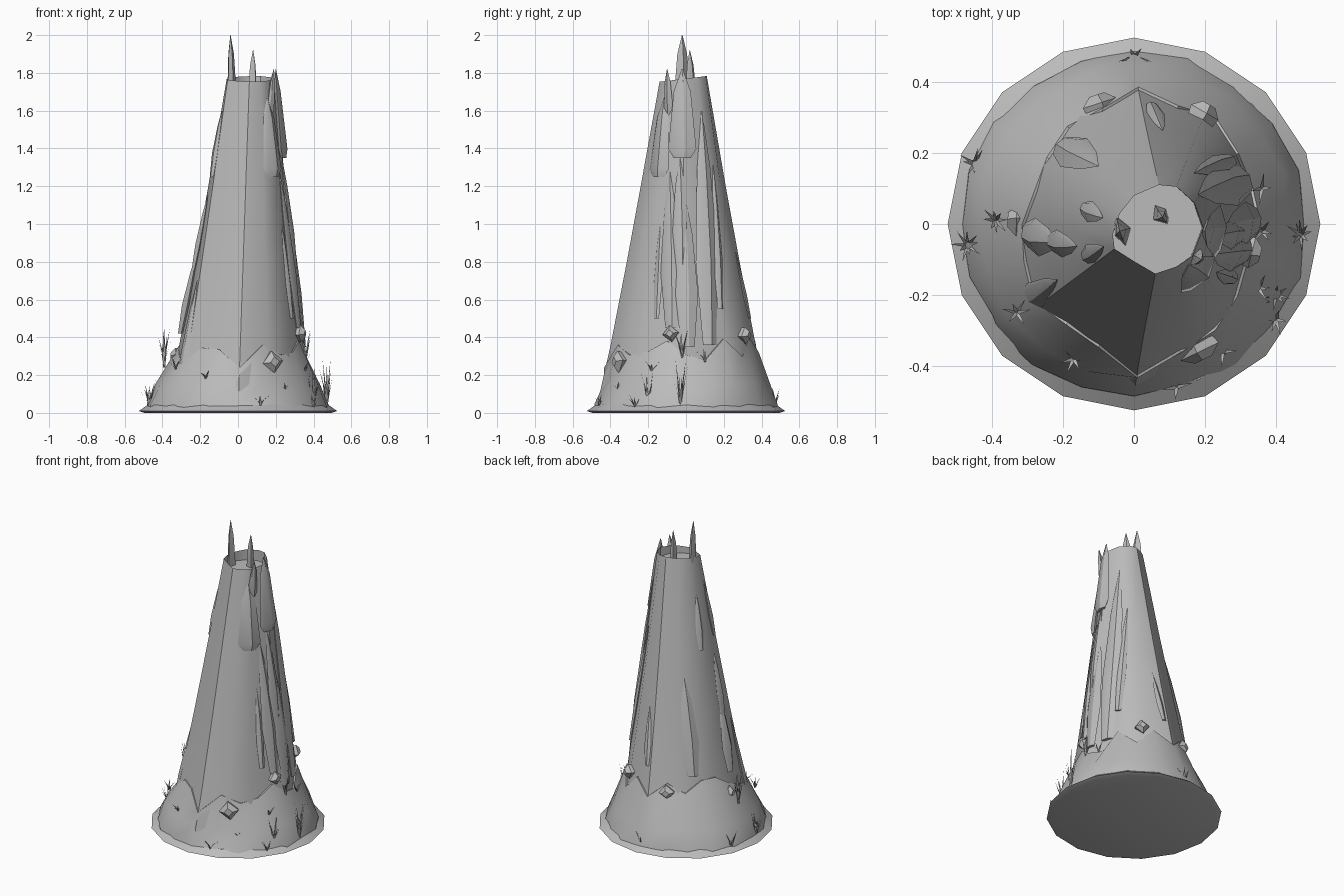
import bpy, bmesh, math, random
from mathutils import Vector
from mathutils.bvhtree import BVHTree

if "Cube" in bpy.data.objects:
    bpy.data.objects.remove(bpy.data.objects["Cube"])

random.seed(4)
stone = bpy.data.materials.new("stone grey")
stone.diffuse_color = (0.5, 0.5, 0.5, 1)
stone.use_nodes = True
stone.node_tree.nodes["Principled BSDF"].inputs["Base Color"].default_value = stone.diffuse_color


def finish(bm, name, smooth=30):
    bmesh.ops.recalc_face_normals(bm, faces=bm.faces)
    me = bpy.data.meshes.new(name)
    bm.to_mesh(me)
    bm.free()
    ob = bpy.data.objects.new(name, me)
    bpy.context.collection.objects.link(ob)
    me.materials.append(stone)
    if smooth:
        bpy.ops.object.select_all(action='DESELECT')
        ob.select_set(True)
        bpy.context.view_layer.objects.active = ob
        bpy.ops.object.shade_smooth_by_angle(angle=math.radians(smooth))
    return ob


def loft(bm, rings, cap_start=True, cap_end=True):
    vs = [[bm.verts.new(p) for p in r] for r in rings]
    n = len(vs[0])
    for a, b in zip(vs, vs[1:]):
        for i in range(n):
            bm.faces.new((a[i], a[(i + 1) % n], b[(i + 1) % n], b[i]))
    if cap_start:
        bm.faces.new(vs[0])
    if cap_end:
        bm.faces.new(vs[-1])


# Spire body: tapering, faceted, hollow at the tip
foot = [(0, -.465), (.17, -.40), (.29, -.28), (.385, -.02), (.32, .24), (.22, .36),
        (0, .435), (-.19, .36), (-.32, .21), (-.375, -.02), (-.31, -.26), (-.16, -.37)]
tip = [(.06, -.14), (.12, -.12), (.165, -.09), (.195, -.01), (.17, .06), (.12, .105),
       (.07, .11), (0, .08), (-.04, .03), (-.06, -.03), (-.055, -.07), (0, -.105)]


def section(z, k=1.0):
    t = z / 1.77
    out = []
    for f, p in zip(foot, tip):
        x, y = f[0] + (p[0] - f[0]) * t, f[1] + (p[1] - f[1]) * t
        cx, cy = .07 * t, -.01 * t
        out.append(Vector((cx + (x - cx) * k, cy + (y - cy) * k, z)))
    return out


rim = section(1.77)
for p in rim:
    p.z += .12 * p.y
bm = bmesh.new()
loft(bm, [section(.03, 1.03), section(.36), section(.8, .985), section(1.2, .98), rim,
          section(1.71, .93)])
tree = BVHTree.FromBMesh(bm)
finish(bm, "spire_body", 33)


def surf(deg, z, out=0.0):
    """Point on the spire seen in direction deg at height z."""
    a = math.radians(deg)
    c = Vector((.07 * z / 1.77, -.01 * z / 1.77, z))
    d = Vector((math.cos(a), math.sin(a), 0))
    hit = tree.ray_cast(c + d * 2, -d)[0] or c
    return hit + d * out


# Foot mound with a jagged upper edge, the front ridge just breaking through
N = 20
bm = bmesh.new()
rings = [[] for _ in range(5)]
for i in range(N):
    deg = i * 360 / N
    a = math.radians(deg)
    d = Vector((math.cos(a), math.sin(a), 0))
    top = .24 if deg == 270 else random.uniform(.27, .43)
    for k, (z, r) in enumerate(((.01, .495), (.045, .485), (.15, .445))):
        rings[k].append(d * r * random.uniform(.97, 1.01) + Vector((0, 0, z)))
    rings[3].append(surf(deg, top, .008))
    rings[4].append(surf(deg, top, -.03))
loft(bm, rings, True, False)
finish(bm, "foot_mound", 35)

# Thin flared base plate
bm = bmesh.new()
M = 16
loft(bm, [[(r * math.cos(i * math.tau / M), r * math.sin(i * math.tau / M), z)
           for i in range(M)] for r, z in ((.495, 0), (.525, .01), (.475, .045))])
finish(bm, "base_plate")


def shard(bm, lo, hi, w, t, mid=.35):
    """Pointed slab from lo to hi, w wide and t thick, widest at mid."""
    lo, hi = Vector(lo), Vector(hi)
    out = Vector((lo.x - .03, lo.y, 0)).normalized()
    side = out.cross(Vector((0, 0, 1)))
    rings = []
    for f, k in ((0, .6), (mid, 1), (.75, .6), (1, .04)):
        c = lo.lerp(hi, f)
        rings.append([c - side * w * k / 2, c + out * t * k * .7 - side * w * .1 * k,
                      c + out * t * k * .4 + side * w * .35 * k, c + side * w * k / 2,
                      c - out * t * k])
    loft(bm, rings)


# Crown spikes
bm = bmesh.new()
for hi, lo, w in (((-.04, -.02, 2.0), (-.035, -.02, 1.6), .09),
                  ((.08, .02, 1.92), (.075, .03, 1.6), .07),
                  ((.19, -.10, 1.82), (.165, -.09, 1.55), .06)):
    shard(bm, lo, hi, w, .03, .2)
finish(bm, "crown_spikes")

# Two hanging slabs near the top of the right side
bm = bmesh.new()
shard(bm, (.185, -.145, 1.25), (.155, -.115, 1.67), .14, .04, .1)
shard(bm, (.24, -.02, 1.35), (.20, -.02, 1.82), .15, .035, .1)
finish(bm, "upper_slabs")

# Long bark-like slabs on the sides: (angle, low z, angle, high z, width, thickness)
bm = bmesh.new()
for a0, z0, a1, z1, w, t in (
        (23, .36, 38, 1.60, .13, .035), (36, .55, 52, 1.32, .06, .02),
        (-14, .45, -25, 1.28, .11, .03), (2, .35, 0, 1.15, .12, .03),
        (-4, .75, -8, 1.35, .09, .025), (-30, .50, -34, 1.0, .05, .015),
        (135, .45, 130, 1.05, .11, .03), (185, .42, 190, .85, .11, .035),
        (190, .75, 195, 1.15, .08, .025), (205, 1.25, 200, 1.6, .06, .02),
        (165, 1.2, 170, 1.55, .06, .02), (85, .5, 80, .85, .05, .015),
        (215, .12, 212, .7, .08, .02)):
    shard(bm, surf(a0, z0, .006), surf(a1, z1, .003), w, t)
finish(bm, "side_slabs")

# Loose stones around the foot
bm = bmesh.new()
for deg, z, r in ((-64, .27, .06), (-14, .42, .045), (60, .41, .045), (108, .36, .05),
                  (178, .30, .045)):
    c = surf(deg, z, .005)
    a = math.radians(deg)
    d, s = Vector((math.cos(a), math.sin(a), 0)), Vector((-math.sin(a), math.cos(a), 0))
    u = Vector((0, 0, 1))
    loft(bm, [[c + d * h + s * r * k * math.cos(j * math.pi / 2 + .15)
               + u * r * k * math.sin(j * math.pi / 2 + .15) for j in range(4)]
              for h, k in ((-.03, .8), (.01, 1), (.035, .45))])
finish(bm, "loose_stones", 20)

# Grass tufts and small sprouts: (x, y, z, height, blades)
bm = bmesh.new()
for x, y, z, h, n in ((.47, -.03, .03, .29, 9), (.40, -.20, .05, .20, 8), (.40, -.27, .04, .08, 6),
                      (-.47, -.06, .03, .16, 9), (-.45, .17, .03, .12, 8), (-.39, .01, .25, .22, 8),
                      (.36, -.02, .30, .16, 6), (-.17, -.38, .19, .05, 6), (-.33, -.25, .24, .07, 6),
                      (0, .47, .05, .10, 6), (.12, -.46, .05, .06, 4), (.25, -.36, .13, .05, 4),
                      (.35, -.18, .22, .07, 5), (.36, .10, .28, .08, 4)):
    for i in range(n):
        a = math.tau * i / n + random.uniform(-.3, .3)
        d = Vector((math.cos(a), math.sin(a), 0))
        s = Vector((-d.y, d.x, 0)) * .006
        b = Vector((x, y, z - .01))
        hh = h * random.uniform(.6, 1)
        m = b + d * .015 + Vector((0, 0, hh * .5))
        e = b + d * random.uniform(.025, .05) + Vector((0, 0, hh))
        e.x, e.y = max(-.52, min(.52, e.x)), max(-.52, min(.52, e.y))
        v = [bm.verts.new(p) for p in (b - s, b + s, m + s * .7, e, m - s * .7)]
        bm.faces.new(v)
finish(bm, "grass_tufts", 0)
